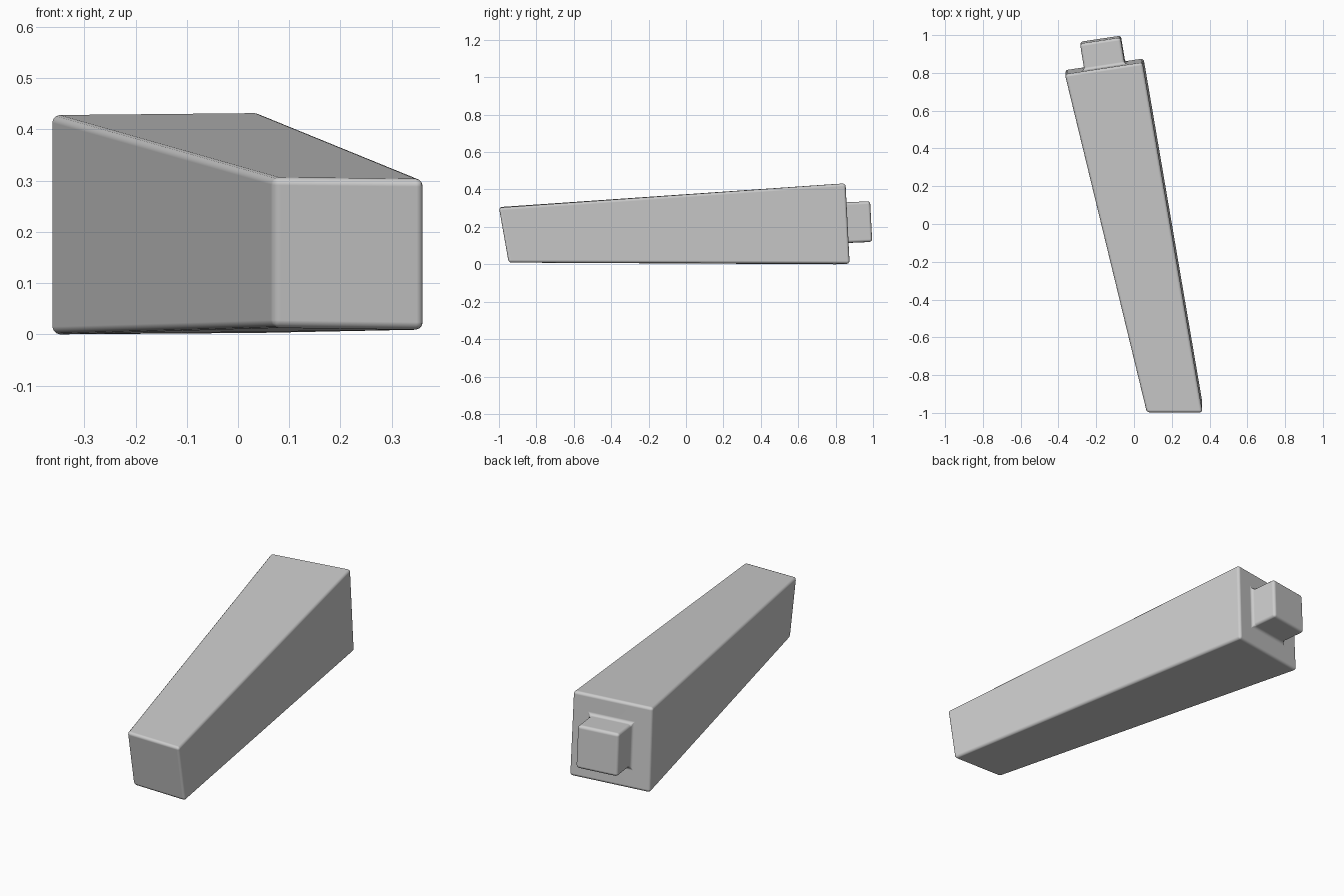
import bpy, bmesh
from mathutils import Vector

if "Cube" in bpy.data.objects:
    bpy.data.objects.remove(bpy.data.objects["Cube"])

# Main tapered beam: front and back quads, (top-left, top-right, bottom-right, bottom-left)
front = [Vector(p) for p in ((0.068, -1.0, 0.306), (0.363, -1.0, 0.303),
                             (0.363, -0.948, 0.009), (0.068, -0.948, 0.013))]
back = [Vector(p) for p in ((-0.366, 0.792, 0.429), (0.045, 0.855, 0.433),
                            (0.051, 0.877, 0.003), (-0.366, 0.815, 0.0))]


def on_back(u, v):
    """Point on the back face, u left to right, v bottom to top."""
    top = back[0].lerp(back[1], u)
    bottom = back[3].lerp(back[2], u)
    return bottom.lerp(top, v)


# Square tenon standing out of the back face
base = [on_back(u, v) for u, v in ((0.25, 0.765), (0.77, 0.765), (0.77, 0.26), (0.25, 0.26))]
tip = [p + Vector((-0.023, 0.141, 0.006)) for p in base]

bm = bmesh.new()
rings = [[bm.verts.new(p) for p in ring] for ring in (front, back, base, tip)]
bm.faces.new(rings[0])
bm.faces.new(rings[-1])
for a, b in zip(rings, rings[1:]):
    for i in range(4):
        j = (i + 1) % 4
        bm.faces.new((a[i], a[j], b[j], b[i]))
bmesh.ops.recalc_face_normals(bm, faces=bm.faces)

mesh = bpy.data.meshes.new("tapered_leg")
bm.to_mesh(mesh)
bm.free()
leg = bpy.data.objects.new("tapered_leg", mesh)
bpy.context.collection.objects.link(leg)

# Rounded edges
bevel = leg.modifiers.new("rounded_edges", 'BEVEL')
bevel.width = 0.015
bevel.segments = 3
bevel.limit_method = 'ANGLE'
bevel.angle_limit = 0.6
bevel.harden_normals = True

bpy.context.view_layer.objects.active = leg
leg.select_set(True)
bpy.ops.object.shade_smooth()
